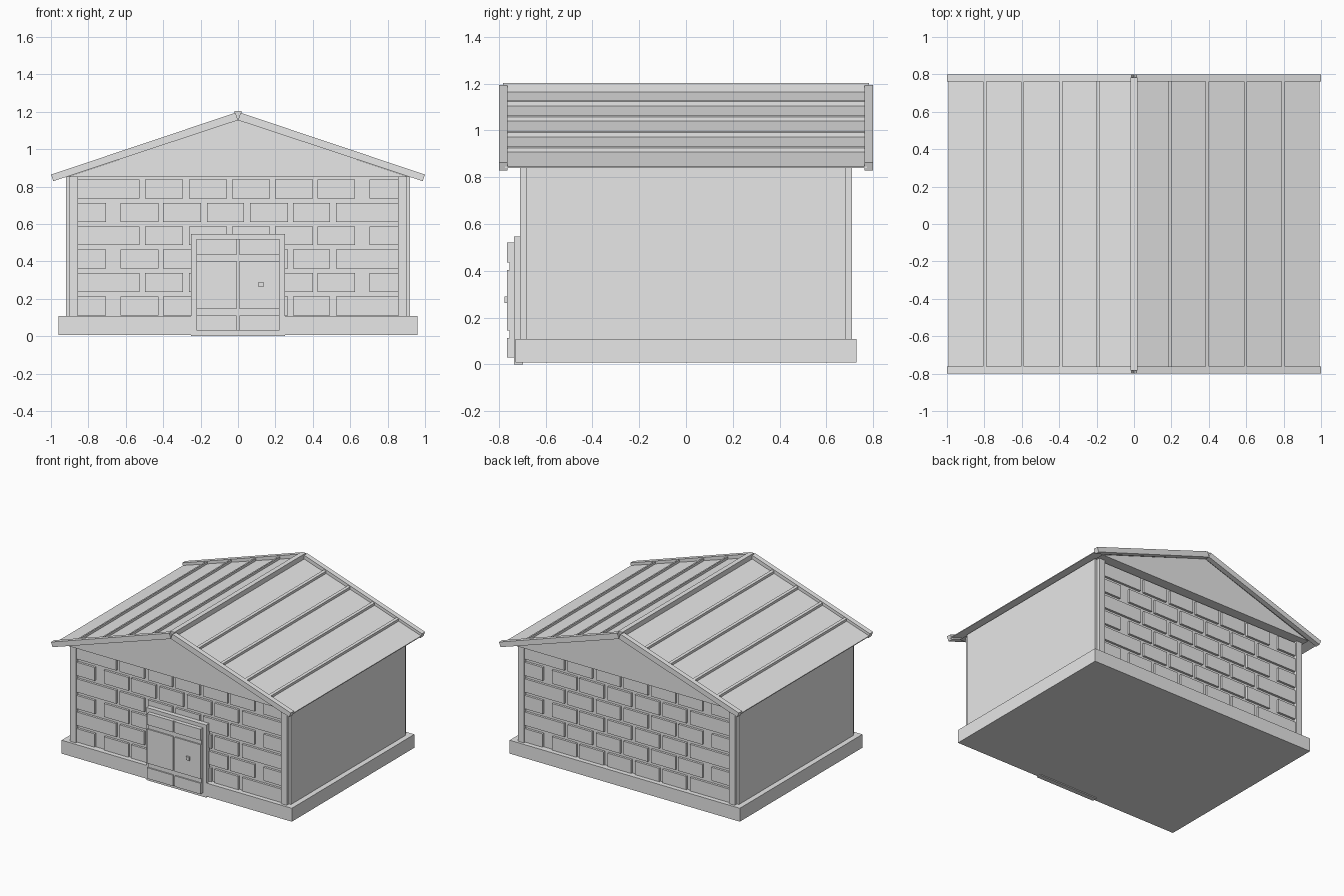
import bpy, bmesh

if "Cube" in bpy.data.objects:
    bpy.data.objects.remove(bpy.data.objects["Cube"])

grey = bpy.data.materials.new("plain_grey")
grey.diffuse_color = (0.8, 0.8, 0.8, 1)
grey.use_nodes = True
grey.node_tree.nodes["Principled BSDF"].inputs["Base Color"].default_value = grey.diffuse_color


def finish(name, bm):
    bmesh.ops.recalc_face_normals(bm, faces=bm.faces)
    mesh = bpy.data.meshes.new(name)
    bm.to_mesh(mesh)
    bm.free()
    mesh.materials.append(grey)
    obj = bpy.data.objects.new(name, mesh)
    bpy.context.collection.objects.link(obj)
    return obj


def add_prism(bm, pts, y0, y1):
    """Extrude an x-z outline from y0 to y1."""
    front = bm.faces.new([bm.verts.new((x, y0, z)) for x, z in pts])
    grown = bmesh.ops.extrude_face_region(bm, geom=[front], use_keep_orig=True)["geom"]
    moved = [v for v in grown if isinstance(v, bmesh.types.BMVert)]
    bmesh.ops.translate(bm, verts=moved, vec=(0, y1 - y0, 0))


def add_box(bm, x0, x1, y0, y1, z0, z1):
    add_prism(bm, [(x0, z0), (x1, z0), (x1, z1), (x0, z1)], y0, y1)


def boxes(name, items):
    bm = bmesh.new()
    for b in items:
        add_box(bm, *b)
    return finish(name, bm)


# Plinth and wall core
boxes("plinth", [(-.96, .96, -.73, .73, .007, .108)])
boxes("walls", [(-.904, .904, -.683, .683, .1, .855)])

# Plain side wall panels and corner posts
for side, s in (("left", -1), ("right", 1)):
    xa, xb = sorted((s * .89, s * .92))
    boxes(side + "_wall_panel", [(xa, xb, -.683, .683, .1, .855)])
    xa, xb = sorted((s * .856, s * .904))
    for end, t in (("front", -1), ("back", 1)):
        ya, yb = sorted((t * .67, t * .71))
        boxes(f"{end}_{side}_post", [(xa, xb, ya, yb, .1, .855)])

# Raised blocks in alternating courses, the back turned half round
course_a = [(-.856, -.527), (-.497, -.294), (-.262, -.059), (-.032, .171),
            (.198, .401), (.425, .626), (.703, .858)]
course_b = [(-.856, -.706), (-.628, -.425), (-.401, -.198), (-.166, .032),
            (.064, .267), (.294, .492), (.524, .858)]
for end, s in (("front", 1), ("back", -1)):
    items = []
    for row in range(6):
        z1 = .838 - row * .1252
        for a, b in (course_a if row % 2 == 0 else course_b):
            xa, xb = sorted((a * s, b * s))
            ya, yb = sorted((-.70 * s, -.67 * s))
            items.append((xa, xb, ya, yb, z1 - .101, z1))
    boxes(end + "_blocks", items)

# Door frame, leaf, raised panels and knob
boxes("door_frame", [(-.25, .25, -.735, -.697, 0, .547)])
boxes("door_leaf", [(-.223, .223, -.755, -.73, .03, .52)])
boxes("door_panels", [(xa, xb, -.765, -.75, za, zb)
                      for xa, xb in ((-.223, -.008), (.008, .223))
                      for za, zb in ((.03, .112), (.145, .403), (.435, .52))])
boxes("door_knob", [(.11, .137, -.777, -.76, .263, .29)])

# Gable block under the roof
bm = bmesh.new()
add_prism(bm, [(-.92, .85), (.92, .85), (0, 1.157)], -.76, .76)
finish("gables", bm)

# Roof sheets, standing seams and barge boards on both slopes
PITCH = .327


def roof_z(x):
    return 1.171 - PITCH * abs(x)


for side, s in (("left", -1), ("right", 1)):
    bm = bmesh.new()
    e = .993 * s
    add_prism(bm, [(0, 1.171), (e, roof_z(e)), (e, roof_z(e) - .006), (0, 1.165)], -.775, .775)
    finish(side + "_roof_sheet", bm)

    bm = bmesh.new()
    for x in (.192, .392, .596, .797):
        a, b = (x - .009) * s, (x + .009) * s
        add_prism(bm, [(a, roof_z(a) - .004), (b, roof_z(b) - .004),
                       (b, roof_z(b) + .018), (a, roof_z(a) + .018)], -.77, .77)
    finish(side + "_roof_seams", bm)

    for end, t in (("front", -1), ("back", 1)):
        bm = bmesh.new()
        add_prism(bm, [(-1 * -s, .864), (.013 * s, 1.195), (0, 1.155), (.987 * s, .829)],
                  .763 * t, .8 * t)
        finish(f"{end}_{side}_barge_board", bm)

# Ridge cap
boxes("ridge_cap", [(-.018, .018, -.783, .783, 1.16, 1.203)])
